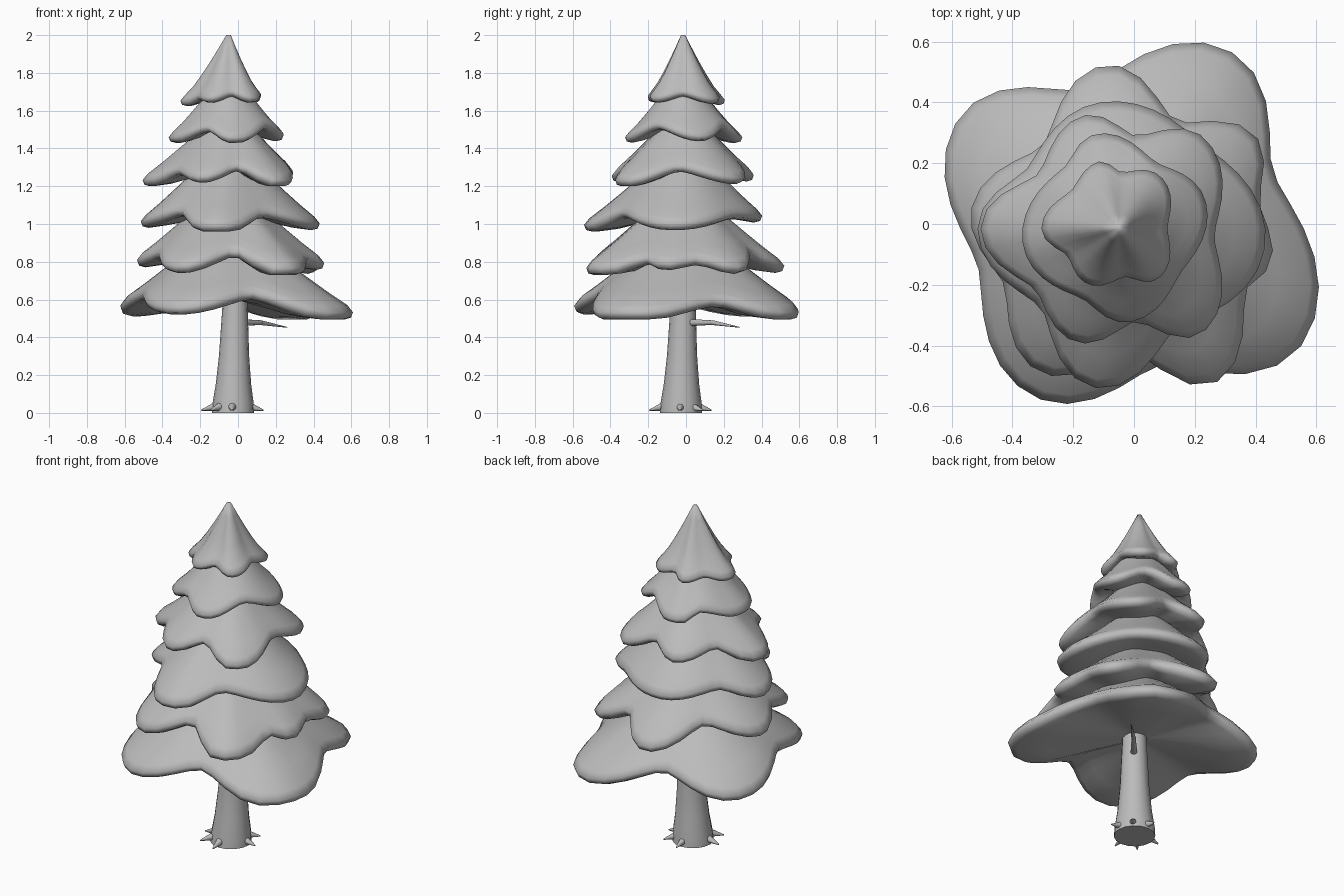
import bpy, bmesh, math
from mathutils import Vector

cube = bpy.data.objects.get("Cube")
if cube:
    bpy.data.objects.remove(cube, do_unlink=True)

grey = bpy.data.materials.new("plain_grey")
grey.use_nodes = True
grey.diffuse_color = (0.5, 0.5, 0.5, 1)
grey.node_tree.nodes["Principled BSDF"].inputs["Base Color"].default_value = grey.diffuse_color

SEGMENTS = 44
CENTRE = Vector((-0.05, -0.015, 0))


def finish(name, bm, sharp=50):
    """Turn a bmesh into a smooth shaded grey object."""
    bmesh.ops.recalc_face_normals(bm, faces=bm.faces)
    mesh = bpy.data.meshes.new(name)
    bm.to_mesh(mesh)
    bm.free()
    mesh.materials.append(grey)
    obj = bpy.data.objects.new(name, mesh)
    bpy.context.collection.objects.link(obj)
    bpy.ops.object.select_all(action='DESELECT')
    obj.select_set(True)
    bpy.context.view_layer.objects.active = obj
    bpy.ops.object.shade_smooth_by_angle(angle=math.radians(sharp))


def loft(bm, rings):
    """Skin a list of closed rings and cap both ends."""
    loops = [[bm.verts.new(p) for p in ring] for ring in rings]
    for low, high in zip(loops, loops[1:]):
        for i in range(len(low)):
            j = (i + 1) % len(low)
            bm.faces.new((low[i], low[j], high[j], high[i]))
    bm.faces.new(loops[0])
    bm.faces.new(loops[-1])


def outline(lobes, degrees):
    """Radius at an angle; lobes alternate tip, valley as (angle, radius)."""
    for k, (start, r0) in enumerate(lobes):
        end, r1 = lobes[(k + 1) % len(lobes)]
        span = (end - start) % 360
        step = (degrees - start) % 360
        if step < span:
            blend = (1 - math.cos(math.pi * step / span)) / 2
            weight = (1 - blend if k % 2 == 0 else blend) ** 0.85
            tip, valley = (r0, r1) if k % 2 == 0 else (r1, r0)
            return valley + (tip - valley) * weight


def tier(name, top, neck, low, drop, rim, lobes, curve=1.05):
    """Foliage skirt with a thick rounded rim, hanging lower where it reaches further out."""
    shortest = min(r for a, r in lobes)
    reach = 0.8 * (max(r for a, r in lobes) - shortest)
    rays = []
    for i in range(SEGMENTS):
        degrees = 360 * i / SEGMENTS
        radius = outline(lobes, degrees)
        base = low + drop * (1 - min(1, (radius - shortest) / reach))
        shoulder, edge = base + rim, radius - rim * 0.4
        path = []
        for t in (0, 0.2, 0.4, 0.6, 0.8, 1):
            path.append((neck + (edge - neck) * t,
                         shoulder + (top - shoulder) * (1 - t) ** curve))
        path += [(radius, base + rim * 0.5), (radius - rim * 0.15, base + rim * 0.12),
                 (radius - rim * 0.6, base), (radius * 0.7, base + rim * 0.2),
                 (0.06, low + drop)]
        a = math.radians(degrees)
        rays.append([CENTRE + Vector((r * math.cos(a), r * math.sin(a), z)) for r, z in path])
    bm = bmesh.new()
    loft(bm, list(zip(*rays)))
    finish(name, bm, 70)


# Foliage tiers, bottom to top
tier("foliage_bottom", 0.96, 0.1, 0.495, 0.105, 0.075,
     [(56, .69), (104, .47), (145, .64), (195, .48), (243, .62), (286, .47), (329, .715), (20, .54)])
tier("foliage_second", 1.15, 0.1, 0.73, 0.115, 0.075,
     [(33, .545), (62, .40), (94, .54), (133, .37), (174, .49), (205, .42),
      (240, .54), (275, .40), (303, .60), (335, .465), (348, .515), (10, .47)])
tier("foliage_third", 1.36, 0.1, 0.96, 0.085, 0.07,
     [(98, .42), (146, .36), (180, .465), (225, .365), (262, .53), (300, .38), (354, .485), (48, .39)])
tier("foliage_fourth", 1.55, 0.09, 1.2, 0.08, 0.065,
     [(47, .41), (80, .31), (108, .39), (145, .32), (180, .455), (217, .34),
      (248, .40), (280, .31), (309, .44), (356, .315)])
tier("foliage_fifth", 1.76, 0.06, 1.43, 0.07, 0.06,
     [(20, .30), (60, .25), (105, .32), (131, .27), (190, .32), (243, .26), (275, .31), (325, .25)], 1.12)
tier("foliage_top", 2.0, 0.012, 1.625, 0.05, 0.055,
     [(54, .22), (87, .185), (107, .23), (140, .2), (180, .255), (209, .19),
      (238, .21), (277, .16), (309, .21), (0, .16)], 1.2)


# Trunk, flared towards the ground and leaning slightly
def circle(radius, z, count=16):
    turn = 2 * math.pi / count
    lean = 0.02 * z - 0.027
    return [(lean + radius * math.cos(i * turn), lean + radius * math.sin(i * turn), z)
            for i in range(count)]


bm = bmesh.new()
loft(bm, [circle(r, z) for r, z in
          ((0.112, 0), (0.109, 0.05), (0.094, 0.15), (0.08, 0.3), (0.066, 0.58), (0.06, 0.9))])
finish("trunk", bm)


def spike(name, start, end, thick, thin):
    """Tapered stub running from start to end."""
    axis = end - start
    bm = bmesh.new()
    bmesh.ops.create_cone(bm, cap_ends=True, segments=10, radius1=thick, radius2=thin, depth=axis.length)
    turn = axis.to_track_quat('Z', 'Y').to_matrix().to_4x4()
    bmesh.ops.transform(bm, matrix=turn, verts=bm.verts)
    bmesh.ops.translate(bm, vec=(start + end) / 2, verts=bm.verts)
    finish(name, bm)


# Small roots round the foot
roots = {"left": 0, "back_left": 45, "back": 90, "right": 180, "front_right": 225, "front": 270}
for side, degrees in roots.items():
    a = math.radians(degrees)
    way = Vector((math.cos(a), math.sin(a), 0))
    hub = Vector((-0.03, -0.03, 0))
    spike(side + "_root", hub + way * 0.08 + Vector((0, 0, 0.036)),
          hub + way * 0.165 + Vector((0, 0, 0.014)), 0.026, 0.003)

# Bare twig below the foliage
elbow = Vector((0.12, 0.14, 0.478))
spike("twig_base", Vector((0, 0, 0.478)), elbow, 0.02, 0.012)
spike("twig_tip", elbow, Vector((0.26, 0.285, 0.453)), 0.013, 0.002)
